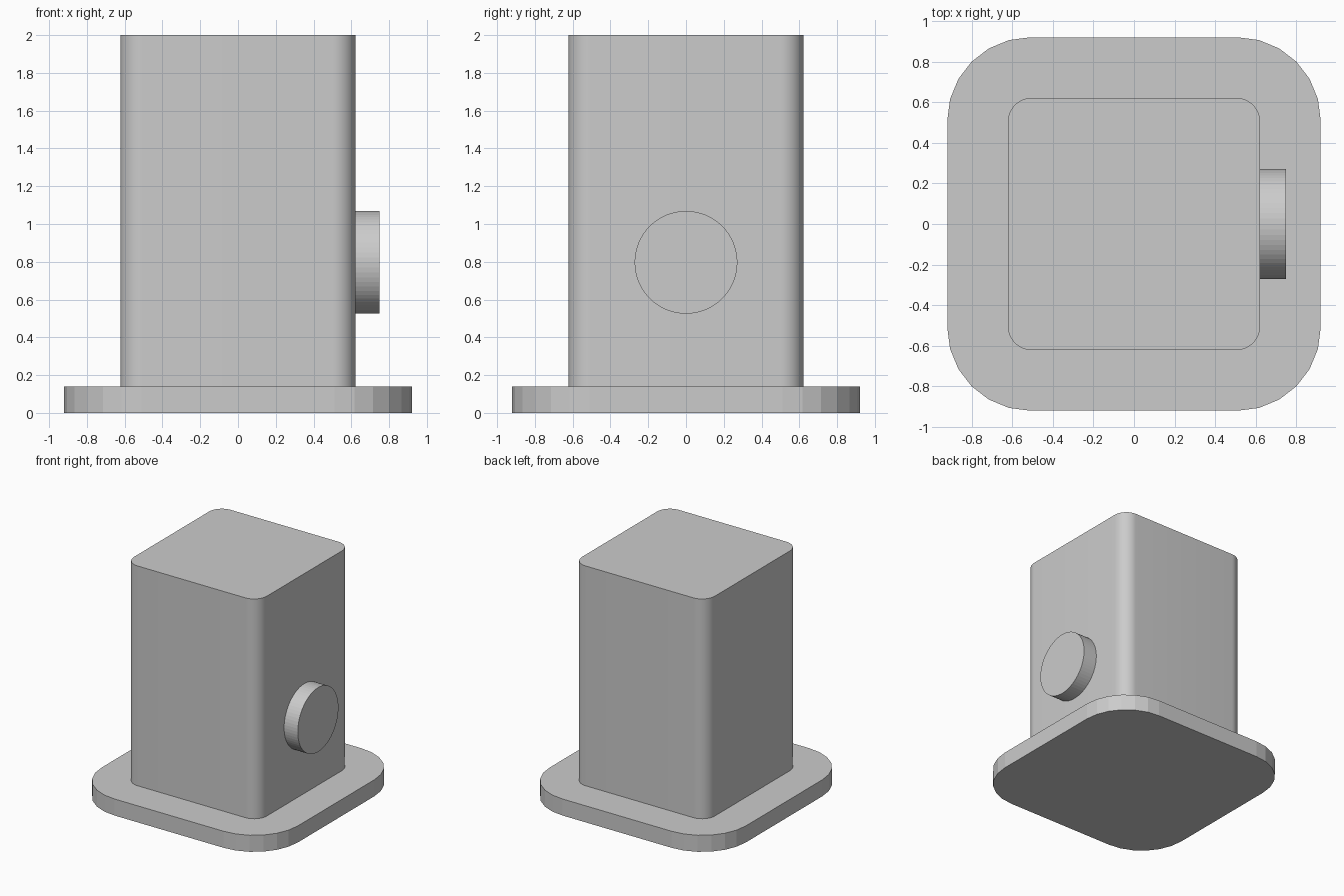
import bpy, bmesh
from math import radians, sin, cos, pi

if "Cube" in bpy.data.objects:
    bpy.data.objects.remove(bpy.data.objects["Cube"])


def rounded_prism(name, half, radius, segments, z0, z1):
    """Square block with rounded vertical corners."""
    c = half - radius
    corners = [(c, c), (-c, c), (-c, -c), (c, -c)]
    bm = bmesh.new()
    ring = []
    for q, (cx, cy) in enumerate(corners):
        for i in range(segments + 1):
            a = (q + i / segments) * pi / 2
            ring.append(bm.verts.new((cx + radius * cos(a), cy + radius * sin(a), z0)))
    face = bm.faces.new(ring)
    top = bmesh.ops.extrude_face_region(bm, geom=[face], use_keep_orig=True)["geom"]
    for v in top:
        if isinstance(v, bmesh.types.BMVert):
            v.co.z = z1
    bmesh.ops.recalc_face_normals(bm, faces=bm.faces)
    mesh = bpy.data.meshes.new(name)
    bm.to_mesh(mesh)
    bm.free()
    obj = bpy.data.objects.new(name, mesh)
    bpy.context.collection.objects.link(obj)
    return obj


# Flat-shaded base plate with coarse rounded corners
rounded_prism("base_plate", 0.92, 0.41, 6, 0.0, 0.14)

# Tall body with smooth rounded corners
body = rounded_prism("body", 0.622, 0.12, 12, 0.14, 2.0)
bpy.ops.object.select_all(action='DESELECT')
body.select_set(True)
bpy.context.view_layer.objects.active = body
bpy.ops.object.shade_smooth_by_angle(angle=radians(30))

# Round button on the right side
x0, x1 = 0.622, 0.75
bpy.ops.mesh.primitive_cylinder_add(vertices=64, radius=0.272, depth=x1 - x0,
                                    location=((x0 + x1) / 2, 0, 0.797),
                                    rotation=(0, pi / 2, 0))
bpy.context.object.name = "side_button"
